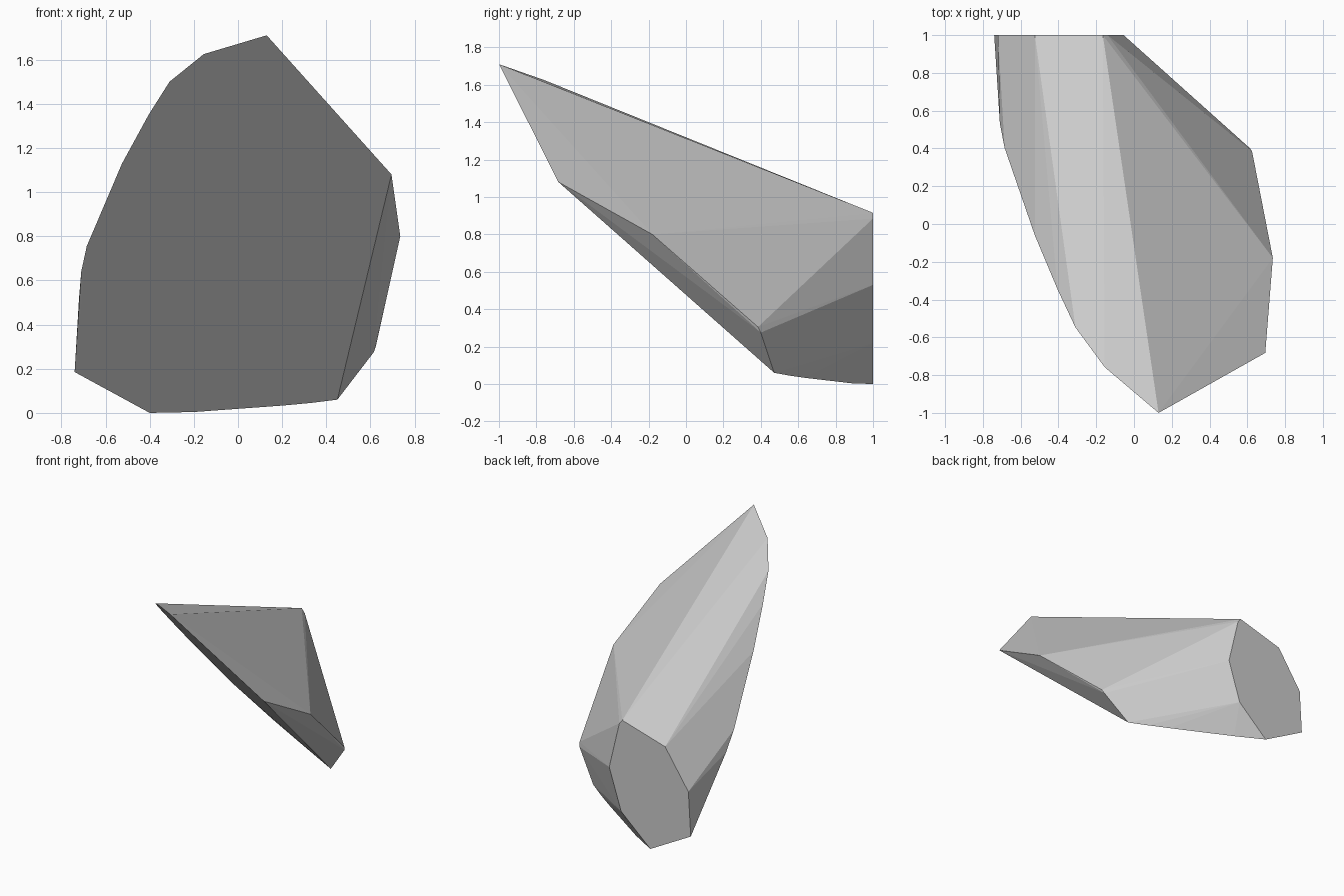
import bpy, bmesh, math

if "Cube" in bpy.data.objects:
    bpy.data.objects.remove(bpy.data.objects["Cube"])

# Plain grey stone
stone = bpy.data.materials.new("stone_grey")
stone.diffuse_color = (0.6, 0.6, 0.6, 1)
stone.use_nodes = True
stone.node_tree.nodes["Principled BSDF"].inputs["Base Color"].default_value = stone.diffuse_color


def on_slope(x, z):
    """Point on the flat sloping front cut."""
    return (x, -1 + (0.721 * (1.71 - z) - 0.398 * (x - 0.13)) / 0.722, z)


# Outline of the sloping front face (x, z), clockwise from the tip
slope = [(0.13, 1.71), (0.695, 1.08), (0.45, 0.06), (0.33, 0.045), (0.2, 0.033),
         (-0.2, 0.004), (-0.4, 0.0), (-0.74, 0.185), (-0.71, 0.64),
         (-0.685, 0.755), (-0.525, 1.13), (-0.405, 1.35), (-0.31, 1.5), (-0.155, 1.625)]
# Outline of the flat back face (x, z)
back = [(-0.4, 0.0), (-0.74, 0.185), (-0.72, 0.52), (-0.525, 0.81),
        (-0.165, 0.915), (-0.14, 0.885), (-0.055, 0.53), (-0.155, 0.22)]
# Corners of the right flank
flank = [(0.735, -0.18, 0.8), (0.625, 0.385, 0.305), (0.615, 0.4, 0.275)]

points = [on_slope(x, z) for x, z in slope]
points = [(x, min(y, 1.0), z) for x, y, z in points]
points += [(x, 1.0, z) for x, z in back] + flank

# Wrap the corners into one faceted chunk
bm = bmesh.new()
for p in points:
    bm.verts.new(p)
bmesh.ops.remove_doubles(bm, verts=bm.verts, dist=0.01)
hull = bmesh.ops.convex_hull(bm, input=bm.verts)
loose = [v for v in bm.verts if not v.link_faces]
bmesh.ops.delete(bm, geom=loose, context='VERTS')
bmesh.ops.dissolve_limit(bm, angle_limit=math.radians(1), verts=bm.verts, edges=bm.edges)
bmesh.ops.recalc_face_normals(bm, faces=bm.faces)

mesh = bpy.data.meshes.new("rock_shard")
bm.to_mesh(mesh)
bm.free()
mesh.materials.append(stone)
rock = bpy.data.objects.new("rock_shard", mesh)
bpy.context.collection.objects.link(rock)
